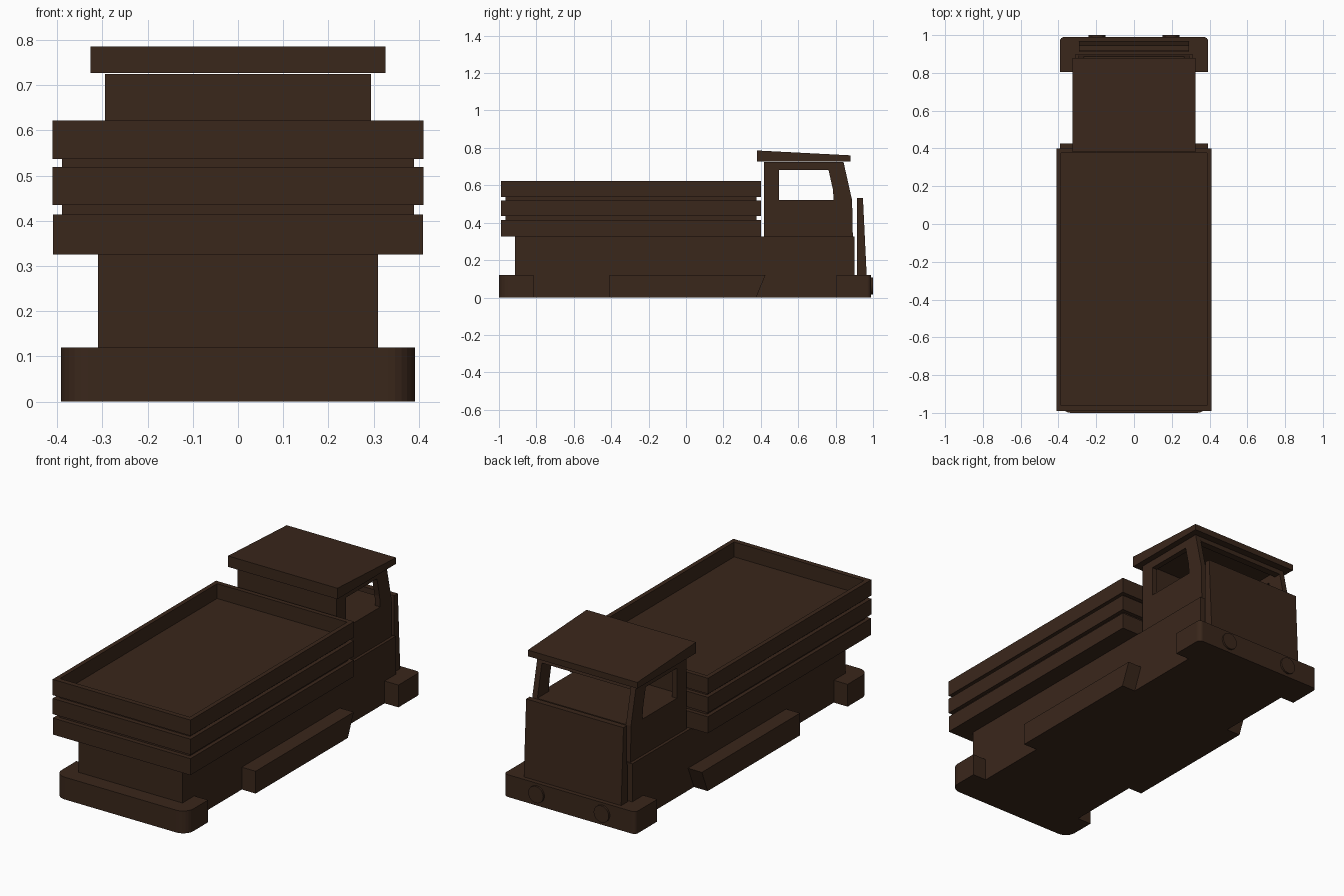
import bpy, bmesh
from math import sin, cos, pi

if "Cube" in bpy.data.objects:
    bpy.data.objects.remove(bpy.data.objects["Cube"])

brown = bpy.data.materials.new("dark_brown")
brown.diffuse_color = (0.042, 0.02, 0.011, 1)
brown.use_nodes = True
brown.node_tree.nodes["Principled BSDF"].inputs["Base Color"].default_value = brown.diffuse_color


def prisms(name, parts):
    """One object from prisms: (profile, low, high, axis); axis 'x' takes (y,z), 'z' takes (x,y)."""
    bm = bmesh.new()
    for pts, lo, hi, axis in parts:
        def place(p, t):
            return (t, p[0], p[1]) if axis == 'x' else (p[0], p[1], t)
        face = bm.faces.new([bm.verts.new(place(p, lo)) for p in pts])
        ext = bmesh.ops.extrude_face_region(bm, geom=[face])["geom"]
        for v in ext:
            if isinstance(v, bmesh.types.BMVert):
                v.co["xz".index(axis) * 2] = hi
    bmesh.ops.recalc_face_normals(bm, faces=bm.faces)
    me = bpy.data.meshes.new(name)
    bm.to_mesh(me)
    bm.free()
    me.materials.append(brown)
    ob = bpy.data.objects.new(name, me)
    bpy.context.collection.objects.link(ob)
    return ob


def box(x0, x1, y0, y1, z0, z1):
    return ([(x0, y0), (x1, y0), (x1, y1), (x0, y1)], z0, z1, 'z')


def bumper_outline(w, inner, outer, r, n=6):
    """Plan outline with the two outer corners rounded."""
    s = 1 if outer > inner else -1
    arc = [(w - r + r * cos(a), outer - s * r + s * r * sin(a))
           for a in (i * pi / 2 / n for i in range(n + 1))]
    return [(w, inner)] + arc + [(-x, y) for x, y in reversed(arc)] + [(-w, inner)]


# Chassis and bumpers
prisms("chassis", [box(-0.31, 0.31, -0.915, 0.90, 0, 0.325)])
prisms("rear_bumper", [(bumper_outline(0.392, -0.815, -1.0, 0.06), 0, 0.12, 'z')])
prisms("front_bumper", [(bumper_outline(0.392, 0.805, 0.99, 0.022), 0, 0.12, 'z')])

# Side skirts with slanted front ends
skirt = [(-0.41, 0), (0.375, 0), (0.425, 0.12), (-0.41, 0.12)]
for side, s in (("left", -1), ("right", 1)):
    prisms(side + "_skirt", [(skirt, s * 0.31, s * 0.392, 'x')])

# Headlights
for side, s in (("left", -1), ("right", 1)):
    bpy.ops.mesh.primitive_cylinder_add(vertices=24, radius=0.045, depth=0.03,
                                        location=(s * 0.195, 0.985, 0.062),
                                        rotation=(pi / 2, 0, 0))
    lamp = bpy.context.object
    lamp.name = side + "_headlight"
    lamp.data.materials.append(brown)
    bpy.ops.object.shade_smooth_by_angle()

# Cargo bed: recessed core, two solid planks, and a top plank forming the rim
prisms("bed_core", [box(-0.39, 0.39, -0.965, 0.378, 0.33, 0.542)])
prisms("lower_plank", [box(-0.41, 0.41, -0.99, 0.40, 0.325, 0.414)])
prisms("middle_plank", [box(-0.411, 0.411, -0.99, 0.40, 0.435, 0.519)])
prisms("top_rim", [
    box(-0.411, -0.387, -0.99, 0.40, 0.537, 0.622),
    box(0.387, 0.411, -0.99, 0.40, 0.537, 0.622),
    box(-0.387, 0.387, -0.99, -0.962, 0.537, 0.622),
    box(-0.387, 0.387, 0.375, 0.40, 0.537, 0.622)])

# Cab lower body
W = 0.294
prisms("cab_body", [([(0.417, 0.325), (0.892, 0.325), (0.888, 0.52), (0.417, 0.52)], -W, W, 'x')])

# Cab side frames around the open windows, back wall and windscreen header
frame = [(0.417, 0.52), (0.497, 0.52), (0.497, 0.682), (0.762, 0.682), (0.785, 0.58),
         (0.79, 0.52), (0.888, 0.52), (0.842, 0.725), (0.417, 0.725)]
for side, s in (("left", -1), ("right", 1)):
    prisms(side + "_window_frame", [(frame, s * (W - 0.03), s * W, 'x')])
prisms("cab_back_wall", [box(-W + 0.03, W - 0.03, 0.417, 0.447, 0.52, 0.725)])
prisms("windscreen_header", [
    ([(0.81, 0.695), (0.849, 0.695), (0.842, 0.725), (0.81, 0.725)], -W + 0.03, W - 0.03, 'x')])

# Sloping roof slab
prisms("cab_roof", [([(0.38, 0.727), (0.88, 0.727), (0.88, 0.76), (0.38, 0.786)],
                     -0.326, 0.326, 'x')])

# Upright front panel standing on the bumper
prisms("front_panel", [([(0.913, 0.118), (0.966, 0.118), (0.946, 0.532), (0.915, 0.532)],
                        -0.29, 0.29, 'x')])
